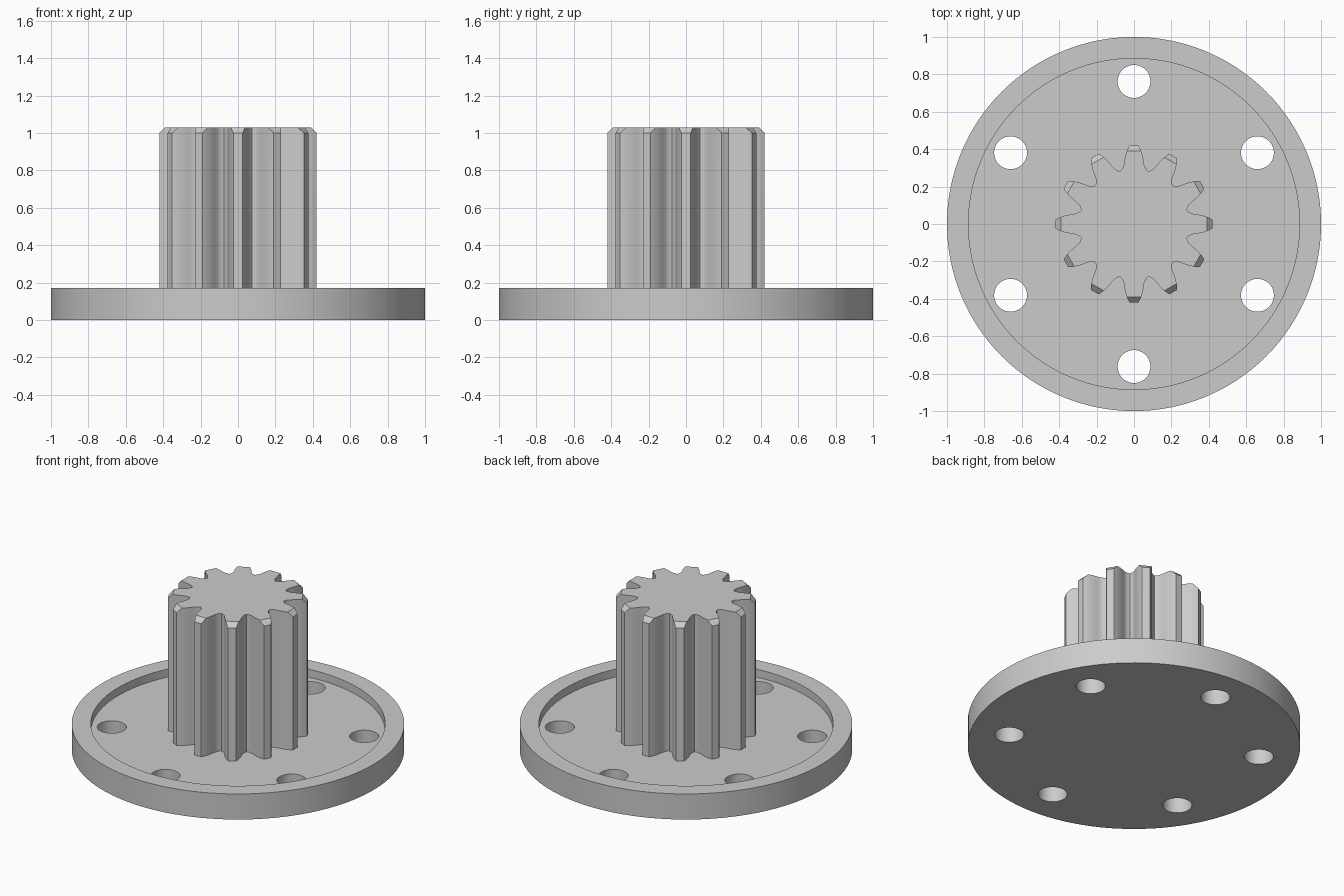
import bpy, bmesh
from math import sin, cos, pi, radians
from mathutils import Vector, Matrix

if "Cube" in bpy.data.objects:
    bpy.data.objects.remove(bpy.data.objects["Cube"], do_unlink=True)

grey = bpy.data.materials.new("light_grey_metal")
grey.use_nodes = True
grey.diffuse_color = (0.6, 0.6, 0.6, 1)
grey.node_tree.nodes["Principled BSDF"].inputs["Base Color"].default_value = (0.6, 0.6, 0.6, 1)

TEETH, TOP, RIM, FLOOR = 12, 1.03, 0.17, 0.117


def circle(radius, z, segments, centre=(0, 0)):
    return [Vector((centre[0] + radius * cos(2 * pi * i / segments),
                    centre[1] + radius * sin(2 * pi * i / segments), z))
            for i in range(segments)]


def loft(rings):
    """Skin a stack of matching rings and cap both ends."""
    bm = bmesh.new()
    loops = [[bm.verts.new(p) for p in ring] for ring in rings]
    n = len(loops[0])
    for a, b in zip(loops, loops[1:]):
        for i in range(n):
            j = (i + 1) % n
            bm.faces.new((a[i], a[j], b[j], b[i]))
    bm.faces.new(loops[0][::-1])
    bm.faces.new(loops[-1])
    return bm


def make_object(name, bm):
    bmesh.ops.recalc_face_normals(bm, faces=bm.faces)
    mesh = bpy.data.meshes.new(name)
    bm.to_mesh(mesh)
    bm.free()
    mesh.materials.append(grey)
    obj = bpy.data.objects.new(name, mesh)
    bpy.context.collection.objects.link(obj)
    return obj


def activate(obj):
    bpy.ops.object.select_all(action="DESELECT")
    obj.select_set(True)
    bpy.context.view_layer.objects.active = obj


# Flange: a disc with a raised rim around a shallow recess
flange = make_object("flange", loft([circle(r, z, 128) for r, z in
                                     [(1, 0), (1, RIM), (0.885, RIM), (0.885, FLOOR)]]))

# Six bolt holes drilled through the flange
activate(flange)
for k in range(6):
    a = radians(90 + 60 * k)
    spot = (0.762 * cos(a), 0.762 * sin(a))
    drill = make_object("bolt_hole_cutter",
                        loft([circle(0.088, z, 40, spot) for z in (-0.1, 0.3)]))
    drill.hide_render = True
    cut = flange.modifiers.new("bolt_hole", "BOOLEAN")
    cut.operation, cut.solver, cut.object = "DIFFERENCE", "EXACT", drill
    bpy.ops.object.modifier_apply(modifier=cut.name)
    bpy.data.objects.remove(drill, do_unlink=True)

# Spur gear: half a tooth (radius along x, half width along y), mirrored and repeated
flank = [(0.42, 0.024), (0.405, 0.032), (0.39, 0.038), (0.375, 0.043), (0.36, 0.047),
         (0.345, 0.050), (0.33, 0.052), (0.315, 0.055), (0.303, 0.059), (0.293, 0.065)]
tooth = [Vector((x, -y, 0)) for x, y in reversed(flank)] + [Vector((x, y, 0)) for x, y in flank]
tooth.append(Vector((0.291 * cos(pi / TEETH), 0.291 * sin(pi / TEETH), 0)))
outline = [Matrix.Rotation(2 * pi * k / TEETH, 3, "Z") @ p for k in range(TEETH) for p in tooth]
bm = loft([[p + Vector((0, 0, z)) for p in outline] for z in (FLOOR - 0.005, TOP)])

# Bevelled upper end of every tooth
for k in range(TEETH):
    a = 2 * pi * k / TEETH
    out = Vector((cos(a), sin(a), 0))
    result = bmesh.ops.bisect_plane(
        bm, geom=bm.verts[:] + bm.edges[:] + bm.faces[:], dist=1e-5,
        plane_co=out * 0.39 + Vector((0, 0, TOP)),
        plane_no=out + Vector((0, 0, 1)), clear_outer=True)
    rim = [e for e in result["geom_cut"] if isinstance(e, bmesh.types.BMEdge)]
    bmesh.ops.holes_fill(bm, edges=rim, sides=0)
gear = make_object("spur_gear", bm)

for obj in (flange, gear):
    activate(obj)
    bpy.ops.object.shade_smooth_by_angle(angle=radians(25))
